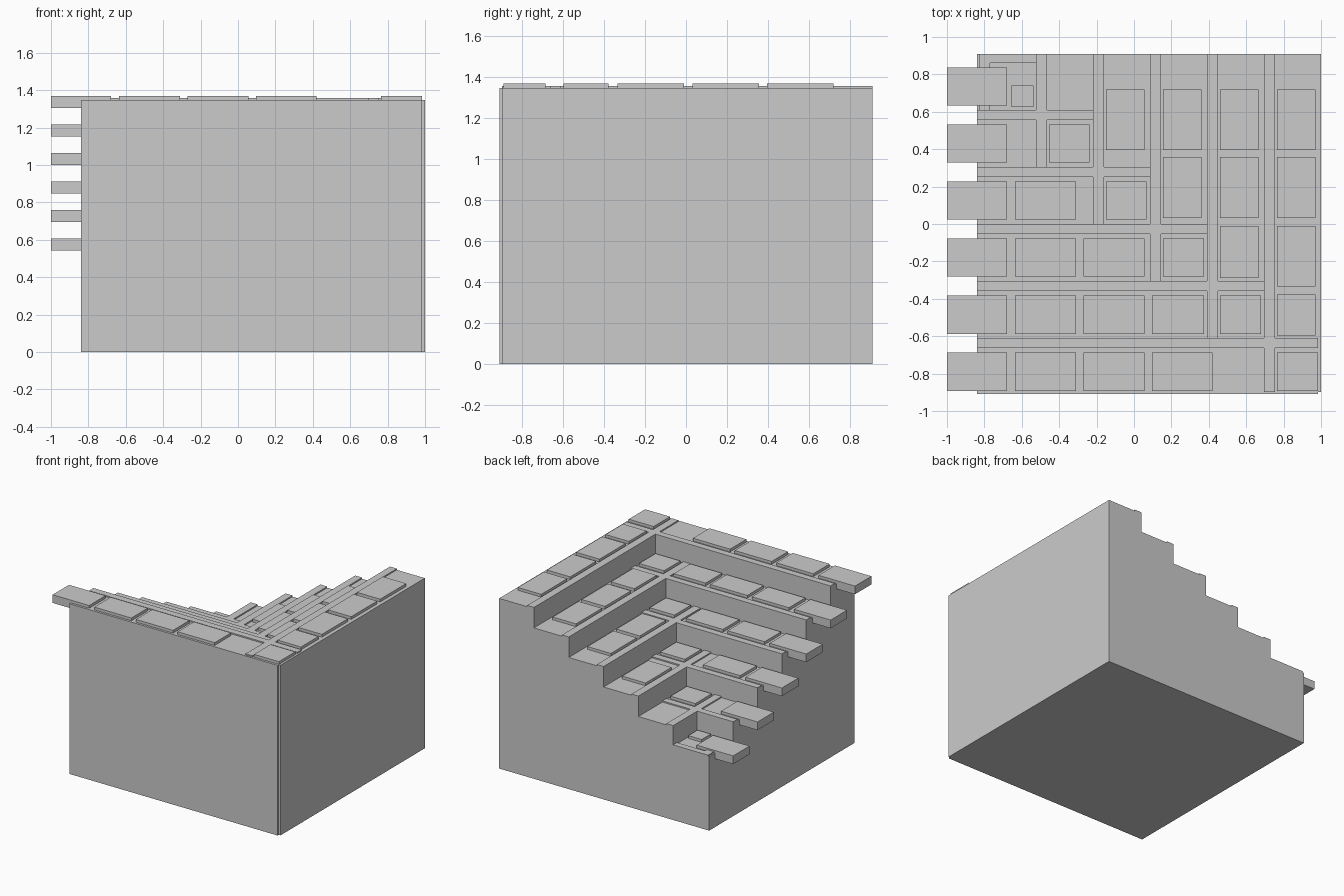
import bpy

if "Cube" in bpy.data.objects:
    bpy.data.objects.remove(bpy.data.objects["Cube"])

N, PITCH, RISE, TOP = 6, 0.305, 0.1525, 1.348
LEFT, BACK = -0.84, 0.91


def mesh_object(name, verts, faces):
    me = bpy.data.meshes.new(name)
    me.from_pydata(verts, [], faces)
    ob = bpy.data.objects.new(name, me)
    bpy.context.collection.objects.link(ob)
    return ob


def prism(name, outline, z0, z1):
    """Extrude a counter-clockwise outline from z0 to z1."""
    n = len(outline)
    verts = [(x, y, z) for z in (z0, z1) for x, y in outline]
    faces = [list(range(n))[::-1], list(range(n, 2 * n))]
    faces += [(i, (i + 1) % n, n + (i + 1) % n, n + i) for i in range(n)]
    return mesh_object(name, verts, faces)


def box(name, x0, x1, y0, y1, z0, z1):
    return prism(name, [(x0, y0), (x1, y0), (x1, y1), (x0, y1)], z0, z1)


def inner_x(k):      # inner face of the right-hand wall at step k
    return 0.695 - PITCH * k


def inner_y(k):      # inner face of the front wall at step k
    return -0.61 + PITCH * k


# Solid block with a small notch at its front right corner
body = prism("stepped_body", [(LEFT, -0.91), (0.985, -0.91), (0.985, -0.897),
                              (1.0, -0.897), (1.0, BACK), (LEFT, BACK)], 0, TOP)

# Carve the corner steps
for k in range(N - 1):
    cutter = box("step_cutter", -1.5, inner_x(k), inner_y(k), 1.5,
                 TOP - RISE * (k + 1), 2)
    cutter.hide_render = True
    mod = body.modifiers.new("step", 'BOOLEAN')
    mod.operation, mod.solver, mod.object = 'DIFFERENCE', 'EXACT', cutter
    bpy.context.view_layer.objects.active = body
    bpy.ops.object.modifier_apply(modifier=mod.name)
    bpy.data.objects.remove(cutter)

# Paving: bays along the front wall and along the right-hand wall
front_bays = [(-0.635, -0.31), (-0.27, 0.055), (0.095, 0.42)]
side_bays = [(-0.335, -0.01), (0.032, 0.357), (0.395, 0.72)]

for k in range(N):
    h = TOP - RISE * k
    ix, iy = inner_x(k), inner_y(k)
    right = 0.985 if k == 0 else inner_x(k - 1)
    front = -0.897 if k == 0 else inner_y(k - 1)
    z0, z1, zs = h - 0.043, h + 0.022, h + 0.01

    # Raised edging strips crossing at the corner
    ya, yb = iy - 0.053, min(iy, BACK)
    box("front_edging", max(ix, LEFT) if k == N - 1 else LEFT, right, ya, yb, h, zs)
    box("side_edging", max(ix, LEFT), ix + 0.06, front, ya, h, zs)
    if yb < BACK:
        box("side_edging", ix, ix + 0.06, yb, BACK, h, zs)

    # Overhanging slab at the left end
    y0, y1 = -0.892 + PITCH * k, -0.687 + PITCH * k
    box("end_slab", -1.0, -0.68, y0, y1, z0, z1)

    # Corner tile
    if k < N - 1:
        box("corner_tile", ix + 0.07, ix + 0.288, y0, y1, z0, z1)
    else:
        box("corner_tile", -0.655, -0.538, 0.625, 0.74, z0, z1)

    # Front row, the last tile trimmed to meet the edging
    for a, b in front_bays:
        b = min(b, ix - 0.015)
        if b - a > 0.2:
            box("front_tile", a, b, y0, y1, z0, z1)

    # Side row
    xa = ix + 0.07
    if k == 0:
        box("side_tile", xa, xa + 0.205, -0.597, -0.378, z0, z1)
    for a, b in side_bays:
        a = max(a, iy + 0.015)
        if b - a > 0.2:
            box("side_tile", xa, xa + 0.205, a, b, z0, z1)
